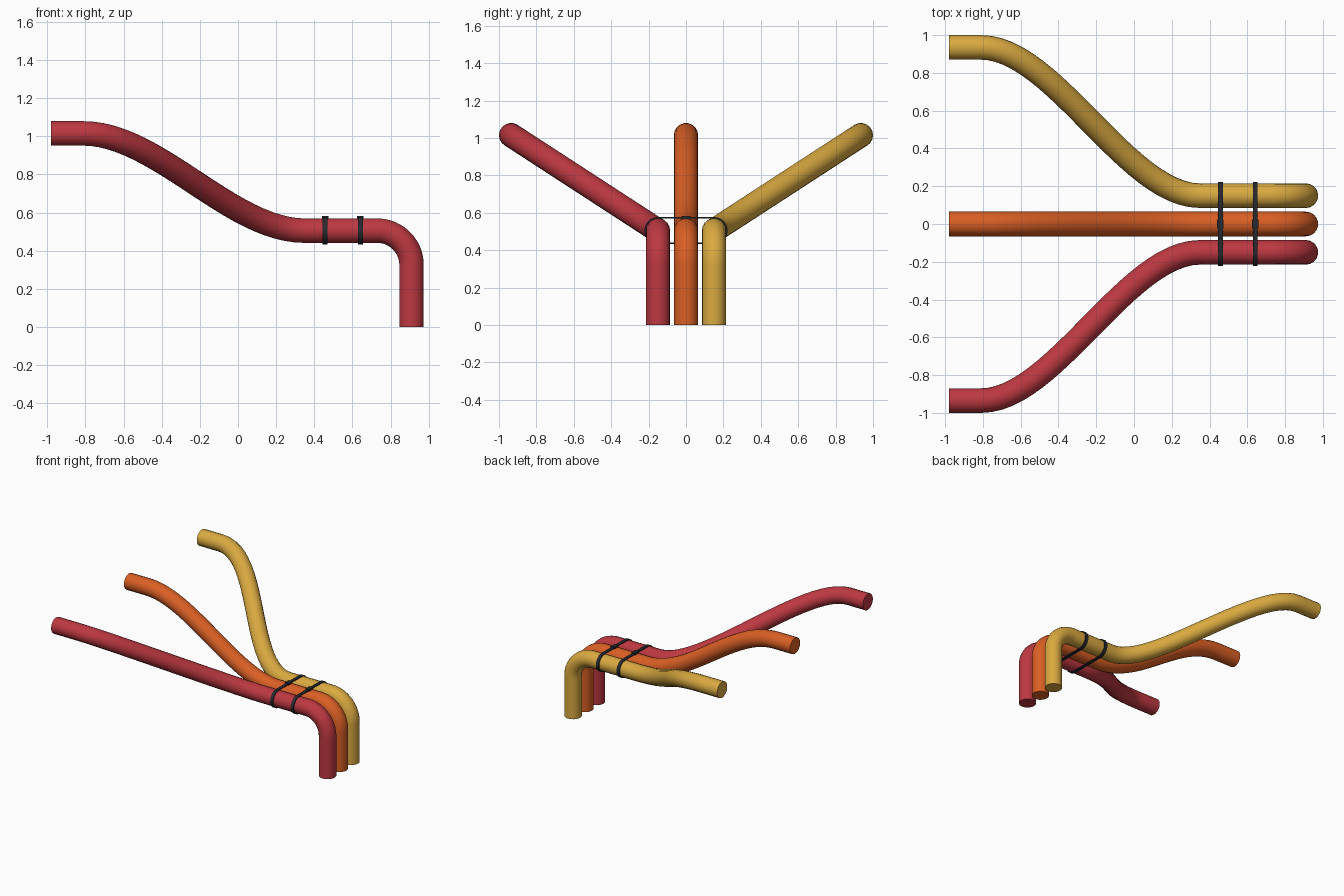
import bpy
import bmesh
import math

if "Cube" in bpy.data.objects:
    bpy.data.objects.remove(bpy.data.objects["Cube"], do_unlink=True)

R = 0.065          # tube radius
Z_RUN = 0.505      # height of the straight bundled run
Z_END = 1.015      # height of the spread ends
SPACING = 0.15     # distance between bundled tubes
SPREAD = 0.935     # distance between spread ends
BEND = 0.18        # radius of the downward elbow


def material(name, rgb):
    m = bpy.data.materials.new(name)
    m.use_nodes = True
    m.diffuse_color = (*rgb, 1)
    bsdf = m.node_tree.nodes["Principled BSDF"]
    bsdf.inputs["Base Color"].default_value = (*rgb, 1)
    bsdf.inputs["Roughness"].default_value = 0.5
    return m


def smooth(obj):
    bpy.ops.object.select_all(action="DESELECT")
    obj.select_set(True)
    bpy.context.view_layer.objects.active = obj
    bpy.ops.object.shade_smooth_by_angle(angle=math.radians(35))


def tube(name, side, mat):
    """Round tube: level end, S-shaped descent, level run, elbow, drop."""
    far, near = side * SPREAD, side * SPACING
    s0, s1, e0, e1 = -0.81, 0.35, 0.73, 0.91
    third, k = (s1 - s0) / 3, BEND * 0.5523
    # position, direction of travel, handle lengths before and after
    along, down = (1, 0, 0), (0, 0, -1)
    path = [
        ((-0.98, far, Z_END), along, 0.05, 0.05),
        ((s0, far, Z_END), along, 0.05, third),
        ((s1, near, Z_RUN), along, third, 0.12),
        ((e0, near, Z_RUN), along, 0.12, k),
        ((e1, near, Z_RUN - BEND), down, k, 0.1),
        ((e1, near, 0), down, 0.1, 0.1),
    ]
    curve = bpy.data.curves.new(name, "CURVE")
    curve.dimensions = "3D"
    curve.resolution_u = 24
    curve.bevel_depth = R
    curve.bevel_resolution = 7
    curve.use_fill_caps = True
    spline = curve.splines.new("BEZIER")
    spline.bezier_points.add(len(path) - 1)
    for bp, (co, d, before, after) in zip(spline.bezier_points, path):
        bp.handle_left_type = bp.handle_right_type = "FREE"
        bp.co = co
        bp.handle_left = [c - v * before for c, v in zip(co, d)]
        bp.handle_right = [c + v * after for c, v in zip(co, d)]
    obj = bpy.data.objects.new(name, curve)
    bpy.context.collection.objects.link(obj)
    bpy.ops.object.select_all(action="DESELECT")
    obj.select_set(True)
    bpy.context.view_layer.objects.active = obj
    bpy.ops.object.convert(target="MESH")
    obj = bpy.context.object
    obj.data.materials.clear()
    obj.data.materials.append(mat)
    smooth(obj)


def stadium(radius, steps=16):
    """Outline wrapped around the bundle, in the y-z plane."""
    pts = []
    for side, start in ((1, -math.pi / 2), (-1, math.pi / 2)):
        for i in range(steps + 1):
            a = start + math.pi * i / steps
            pts.append((side * SPACING + radius * math.cos(a),
                        Z_RUN + radius * math.sin(a)))
    return pts


def strap(name, x, mat, width=0.026):
    """Flat band around all three tubes."""
    bm = bmesh.new()
    rings = []
    for radius, dx in ((R, -1), (R + 0.007, -1), (R + 0.007, 1), (R, 1)):
        rings.append([bm.verts.new((x + dx * width / 2, y, z))
                      for y, z in stadium(radius)])
    n = len(rings[0])
    for j in range(4):
        a, b = rings[j], rings[(j + 1) % 4]
        for i in range(n):
            m = (i + 1) % n
            bm.faces.new((a[i], a[m], b[m], b[i]))
    bmesh.ops.recalc_face_normals(bm, faces=bm.faces)
    mesh = bpy.data.meshes.new(name)
    bm.to_mesh(mesh)
    bm.free()
    obj = bpy.data.objects.new(name, mesh)
    bpy.context.collection.objects.link(obj)
    mesh.materials.append(mat)
    smooth(obj)


def buckle(name, x, mat):
    """Small locking block on top of the band."""
    bpy.ops.mesh.primitive_cube_add(size=1, location=(x, 0, Z_RUN + R + 0.005))
    obj = bpy.context.object
    obj.name = name
    obj.scale = (0.034, 0.05, 0.016)
    bpy.ops.object.transform_apply(location=False, rotation=False, scale=True)
    obj.data.materials.append(mat)


# Tubes
tube("front_tube", -1, material("red", (0.51, 0.04, 0.053)))
tube("middle_tube", 0, material("orange", (0.70, 0.115, 0.018)))
tube("back_tube", 1, material("golden yellow", (0.70, 0.40, 0.052)))

# Cable ties
black = material("soft black", (0.02, 0.022, 0.028))
for label, x in (("inner", 0.457), ("outer", 0.642)):
    strap(label + "_tie_strap", x, black)
    buckle(label + "_tie_buckle", x, black)
